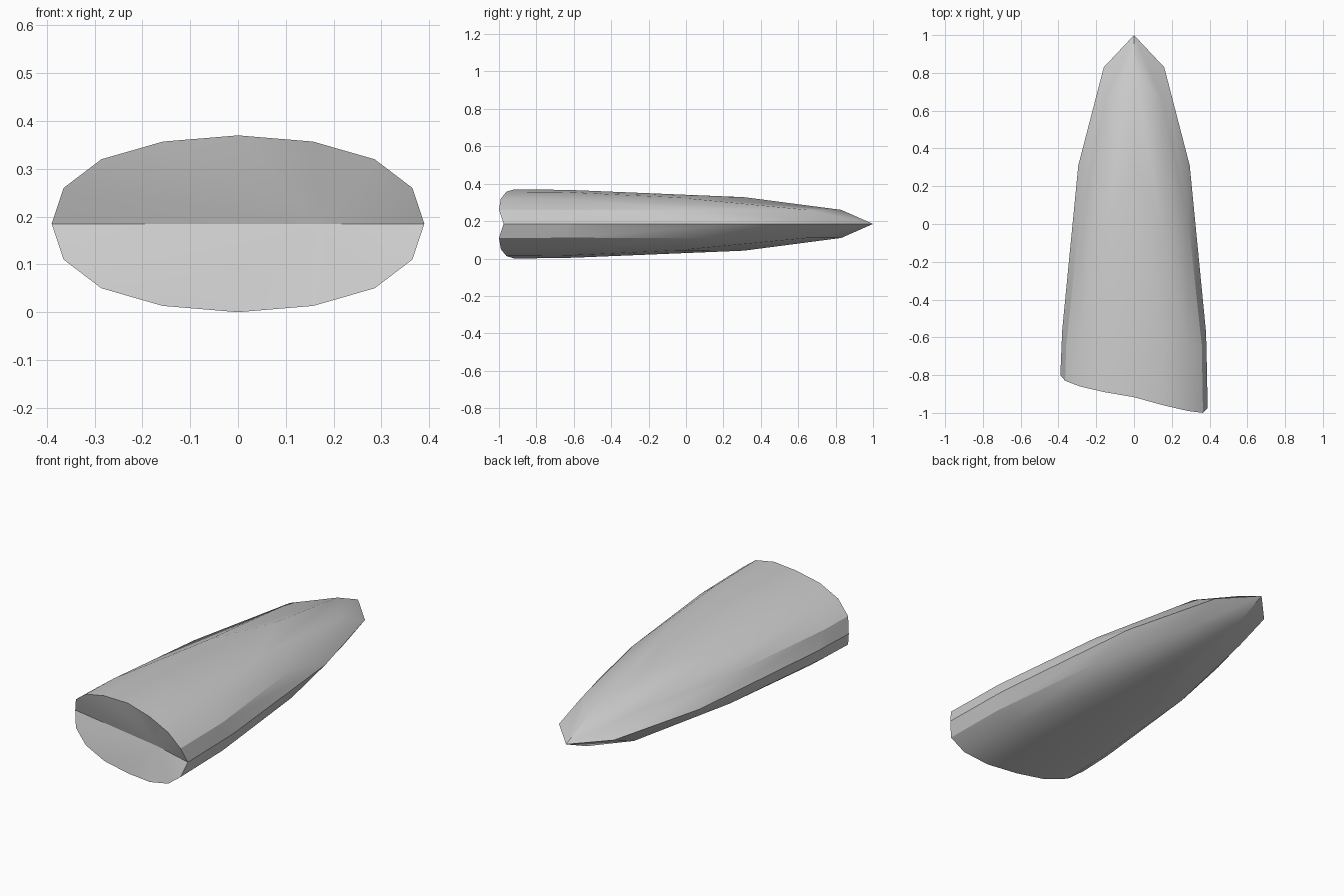
import bpy, bmesh, math

cube = bpy.data.objects.get("Cube")
if cube:
    bpy.data.objects.remove(cube, do_unlink=True)

MID = 0.185                                   # height of the side ridge
# Outline from the tip to the wide end: half width, half height, length position
WIDE = [0, 0.16, 0.295, 0.38]
TALL = [0, 0.075, 0.143, 0.179]
LONG = [1, 0.83, 0.31, -0.56]
# Section of the wide end and its slanting rim
RIM_X = [0, 0.157, 0.286, 0.365, 0.39]
RIM_Z = [0, 0.075, 0.135, 0.172, 0.185]
RIM_Y = [-0.8, -0.83, -0.86, -0.89, -0.917, -0.96, -0.99, -1, -0.975]
# Shoulder points between the outlines
SHOULDER = {(1, 1): (0.152, 0.65, 0.075),
            (2, 1): (0.285, 0.04, 0.075),
            (1, 2): (0.153, -0.04, 0.141)}


def sign(n):
    return (n > 0) - (n < 0)


def grid_point(i, j):
    a, b = abs(i), abs(j)
    if a + b == 4:
        x, y, z = RIM_X[a] * 0.983, -0.64, RIM_Z[b] * 0.983
    elif b == 0:
        x, y, z = WIDE[a], LONG[a], 0
    elif a == 0:
        x, y, z = 0, LONG[b], TALL[b]
    else:
        x, y, z = SHOULDER[a, b]
    return sign(i) * x, y, MID + sign(j) * z


bm = bmesh.new()
span = range(-4, 5)
body = {(i, j): bm.verts.new(grid_point(i, j))
        for i in span for j in span if abs(i) + abs(j) <= 4}

# Pillow-shaped body, four matching quarters
for sx in (1, -1):
    for sz in (1, -1):
        for i in range(4):
            for j in range(4 - i):
                keys = [(i, j), (i + 1, j), (i + 1, j + 1), (i, j + 1)]
                bm.faces.new([body[sx * a, sz * b] for a, b in keys if a + b <= 4])

# Straight skirt down to the slanting rim
loop = [(i, 4 - abs(i)) for i in span] + [(i, abs(i) - 4) for i in range(3, -4, -1)]
rim = [bm.verts.new((sign(i) * RIM_X[abs(i)], RIM_Y[i + 4],
                     MID + sign(j) * RIM_Z[abs(j)])) for i, j in loop]

# Notched end, folded in along the middle
notch = bm.verts.new((0.17, -0.91, MID))
for k, key in enumerate(loop):
    n = (k + 1) % len(loop)
    bm.faces.new((body[key], body[loop[n]], rim[n], rim[k]))
    bm.faces.new((rim[k], rim[n], notch))

bmesh.ops.recalc_face_normals(bm, faces=bm.faces[:])
mesh = bpy.data.meshes.new("tapered_body")
bm.to_mesh(mesh)
bm.free()

# Plain grey material
grey = bpy.data.materials.new("light grey")
grey.use_nodes = True
color = (0.6, 0.6, 0.6, 1)
grey.diffuse_color = color
grey.node_tree.nodes["Principled BSDF"].inputs["Base Color"].default_value = color
mesh.materials.append(grey)

shell = bpy.data.objects.new("tapered_body", mesh)
bpy.context.collection.objects.link(shell)
bpy.ops.object.select_all(action="DESELECT")
shell.select_set(True)
bpy.context.view_layer.objects.active = shell
bpy.ops.object.shade_smooth_by_angle(angle=math.radians(28))
